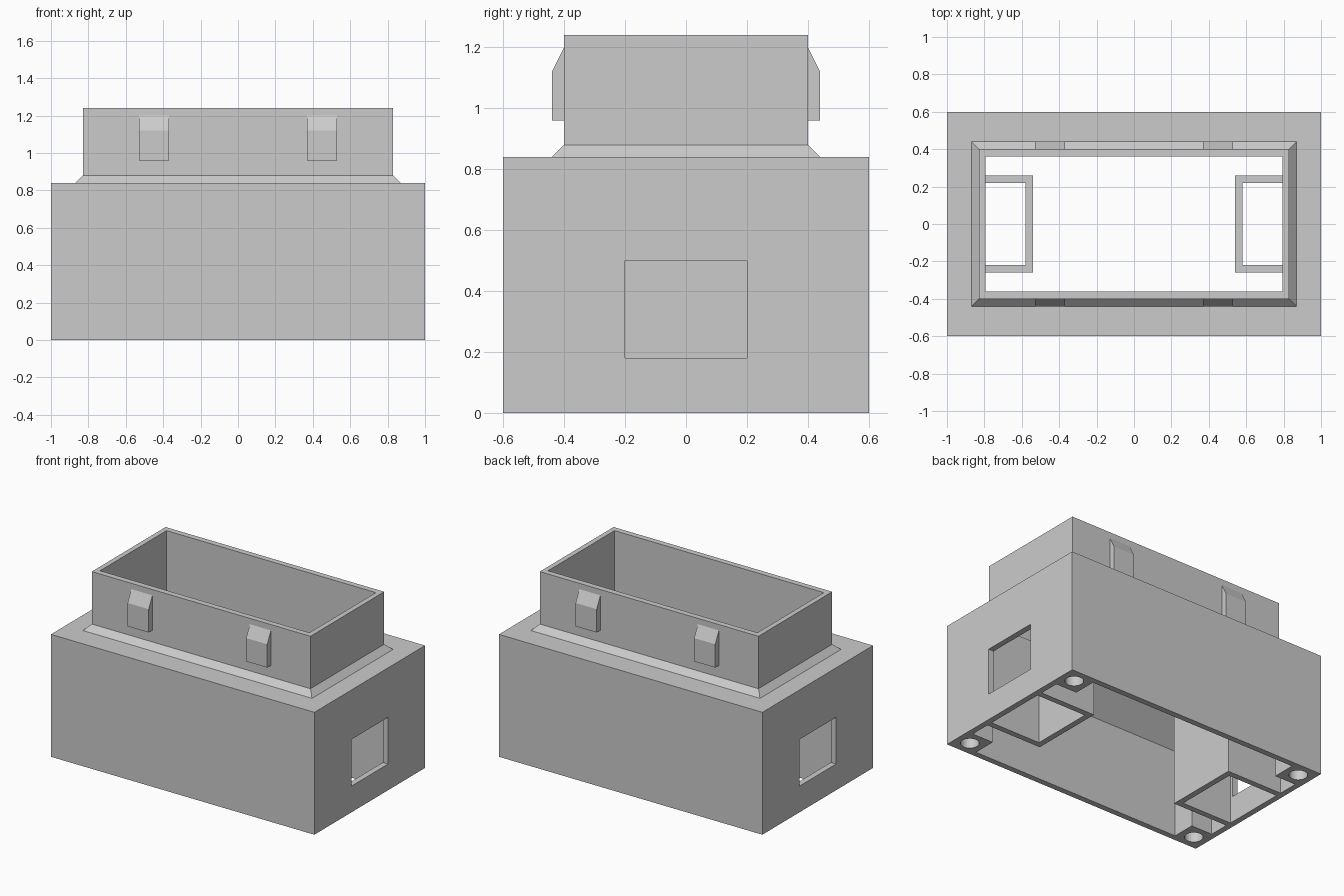
import bpy
import bmesh

if "Cube" in bpy.data.objects:
    bpy.data.objects.remove(bpy.data.objects["Cube"])

grey = bpy.data.materials.new("plain grey")
grey.use_nodes = True
GREY = (0.6, 0.6, 0.6, 1)
grey.diffuse_color = GREY
grey.node_tree.nodes["Principled BSDF"].inputs["Base Color"].default_value = GREY


def finish(name, bm):
    """Turn a bmesh into a named grey object."""
    bmesh.ops.recalc_face_normals(bm, faces=bm.faces)
    mesh = bpy.data.meshes.new(name)
    bm.to_mesh(mesh)
    bm.free()
    mesh.materials.append(grey)
    obj = bpy.data.objects.new(name, mesh)
    bpy.context.collection.objects.link(obj)
    return obj


def prism(name, outline, axis, low, high):
    """Extrude a 2D outline along an axis (0 = x, 2 = z)."""
    bm = bmesh.new()
    rings = []
    for depth in (low, high):
        rings.append([bm.verts.new((depth, a, b) if axis == 0 else (a, b, depth))
                      for a, b in outline])
    bm.faces.new(rings[0])
    bm.faces.new(rings[1])
    n = len(outline)
    for i in range(n):
        j = (i + 1) % n
        bm.faces.new((rings[0][i], rings[0][j], rings[1][j], rings[1][i]))
    return finish(name, bm)


def rect(a0, b0, a1, b1):
    return [(a0, b0), (a1, b0), (a1, b1), (a0, b1)]


def cut(target, cutter):
    mod = target.modifiers.new("cut", 'BOOLEAN')
    mod.operation = 'DIFFERENCE'
    mod.solver = 'EXACT'
    mod.object = cutter
    cutter.hide_render = True
    cutter.hide_set(True)


# Hollow case and neck: rectangular rings (half width, half depth, height)
profile = [(1, .6, 0), (1, .6, .84), (.87, .44, .84), (.83, .4, .88),
           (.83, .4, 1.24), (.795, .36, 1.24), (.795, .36, .8),
           (.96, .56, .6), (.96, .56, 0)]
bm = bmesh.new()
rings = [[bm.verts.new((sx * hx, sy * hy, z))
          for sx, sy in ((-1, -1), (1, -1), (1, 1), (-1, 1))]
         for hx, hy, z in profile]
for i, ring in enumerate(rings):
    after = rings[(i + 1) % len(rings)]
    for k in range(4):
        m = (k + 1) % 4
        bm.faces.new((ring[k], ring[m], after[m], after[k]))
case = finish("case", bm)

# Windows through both end walls
for side in (-1, 1):
    low, high = sorted((side * .9, side * 1.1))
    cut(case, prism("window_cutter", rect(-.2, .18, .2, .5), 0, low, high))

# U-shaped channels behind the windows
for side, label in ((-1, "right"), (1, "left")):
    outline = [(.96, -.26), (.54, -.26), (.54, .26), (.96, .26),
               (.96, .22), (.58, .22), (.58, -.22), (.96, -.22)]
    prism(label + "_channel", [(side * x, y) for x, y in outline], 2, 0, .7)

# Corner posts with screw holes open at the bottom
for sx in (-1, 1):
    for sy in (-1, 1):
        post = prism("corner_post", rect(sx * .8, sy * .4, sx * .96, sy * .56), 2, 0, .78)
        bm = bmesh.new()
        bmesh.ops.create_cone(bm, cap_ends=True, segments=32, radius1=.058,
                              radius2=.058, depth=.8)
        bmesh.ops.translate(bm, verts=bm.verts, vec=(sx * .9, sy * .5, 0))
        cut(post, finish("screw_hole_cutter", bm))

# Snap clips on the long sides of the neck
for sy in (-1, 1):
    for cx in (-.45, .45):
        clip = [(sy * .39, .96), (sy * .44, .96), (sy * .44, 1.12),
                (sy * .4, 1.2), (sy * .39, 1.2)]
        prism("snap_clip", clip, 0, cx - .08, cx + .08)
